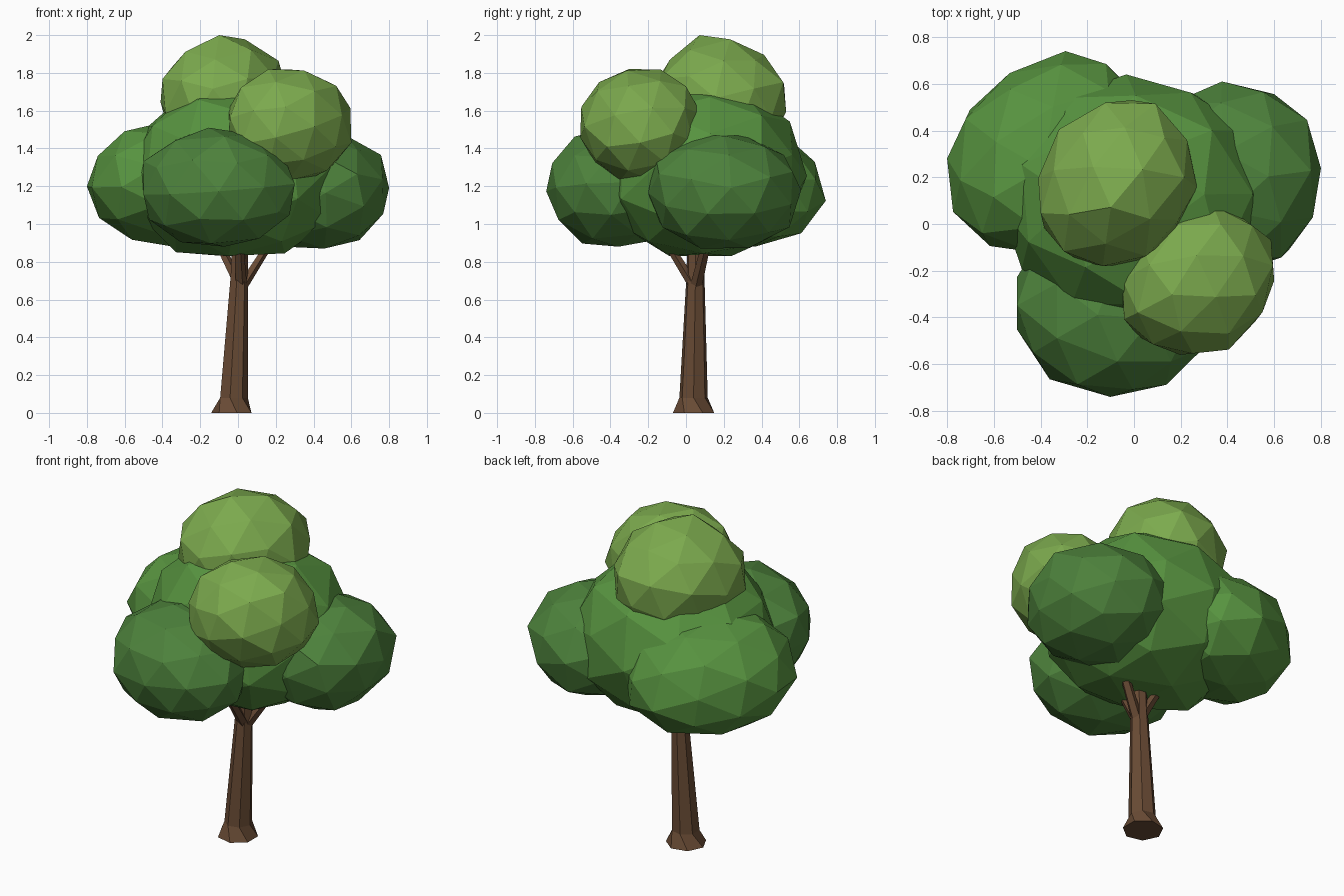
import bpy, bmesh, math, random
from mathutils import Euler

if "Cube" in bpy.data.objects:
    bpy.data.objects.remove(bpy.data.objects["Cube"])

random.seed(7)


def material(name, rgb):
    m = bpy.data.materials.new(name)
    m.diffuse_color = (*rgb, 1)
    m.use_nodes = True
    m.node_tree.nodes["Principled BSDF"].inputs["Base Color"].default_value = m.diffuse_color
    return m


BARK = material("bark", (0.14, 0.07, 0.035))
DARK = material("dark_leaves", (0.075, 0.225, 0.045))
MID = material("mid_leaves", (0.095, 0.29, 0.05))
LIGHT = material("light_leaves", (0.20, 0.40, 0.075))


def finish(name, bm, mat):
    bmesh.ops.recalc_face_normals(bm, faces=bm.faces)
    me = bpy.data.meshes.new(name)
    bm.to_mesh(me)
    bm.free()
    me.materials.append(mat)
    ob = bpy.data.objects.new(name, me)
    bpy.context.collection.objects.link(ob)
    return ob


def tube(name, rings, sides, mat):
    """Faceted tube through (x, y, z, radius, twist) rings, capped at both ends."""
    bm = bmesh.new()
    loops = []
    for x, y, z, r, twist in rings:
        angles = [2 * math.pi * i / sides + twist for i in range(sides)]
        loops.append([bm.verts.new((x + r * math.cos(a), y + r * math.sin(a), z)) for a in angles])
    for lo, hi in zip(loops, loops[1:]):
        for i in range(sides):
            j = (i + 1) % sides
            bm.faces.new((lo[i], lo[j], hi[j], hi[i]))
    bm.faces.new(loops[0])
    bm.faces.new(loops[-1])
    return finish(name, bm, mat)


def leaf_clump(name, low, high, mat, shear=0.0, lean=0.0, full=1.02, jitter=0.04):
    """Roughened, skewed icosphere fitted to the box from low to high."""
    bm = bmesh.new()
    bmesh.ops.create_icosphere(bm, subdivisions=2, radius=1)
    turn = Euler([random.uniform(0, 6.28) for _ in range(3)]).to_matrix()
    for v in bm.verts:
        x, y, z = turn @ v.co * (1 + random.uniform(-jitter, jitter))
        v.co = (x + shear * y, y + shear * x + lean * z, z)
    for k in range(3):
        a = min(v.co[k] for v in bm.verts)
        b = max(v.co[k] for v in bm.verts)
        for v in bm.verts:
            t = full * (2 * (v.co[k] - a) / (b - a) - 1)
            t = max(-1, min(1, t))
            v.co[k] = (low[k] + high[k]) / 2 + t * (high[k] - low[k]) / 2
    return finish(name, bm, mat)


# Trunk with flared foot
tube("trunk", [(-0.03, 0.04, 0, 0.112, 0.45), (-0.025, 0.04, 0.08, 0.077, 0.0),
               (0.005, 0.05, 0.72, 0.049, 0.0), (0.01, 0.05, 1.0, 0.042, 0.0)], 7, BARK)

# Branches running up into the leaves
for i, (x, y) in enumerate([(0.20, 0.12), (-0.13, 0.11), (0.0, -0.13)]):
    tube(f"branch_{i + 1}", [(0.015, 0.05, 0.66, 0.034, 0), (x, y, 0.95, 0.024, 0)], 5, BARK)

# Leaf clumps
leaf_clump("centre_leaves", (-0.57, -0.43, 0.83), (0.56, 0.64, 1.72), MID, full=1.03)
leaf_clump("left_leaves", (-0.80, -0.12, 0.88), (0.06, 0.74, 1.54), MID, shear=0.10, lean=-0.1)
leaf_clump("right_leaves", (0.02, -0.20, 0.87), (0.80, 0.61, 1.47), DARK)
leaf_clump("front_leaves", (-0.50, -0.74, 0.88), (0.30, 0.00, 1.51), DARK, shear=-0.06)
leaf_clump("top_leaves", (-0.41, -0.18, 1.35), (0.27, 0.53, 1.98), LIGHT, shear=0.06)
leaf_clump("upper_right_leaves", (-0.05, -0.56, 1.23), (0.60, 0.08, 1.82), LIGHT, shear=0.07)
# Peak of the top clump
top = bpy.data.objects["top_leaves"].data
max(top.vertices, key=lambda v: v.co.z).co.z = 2.0
